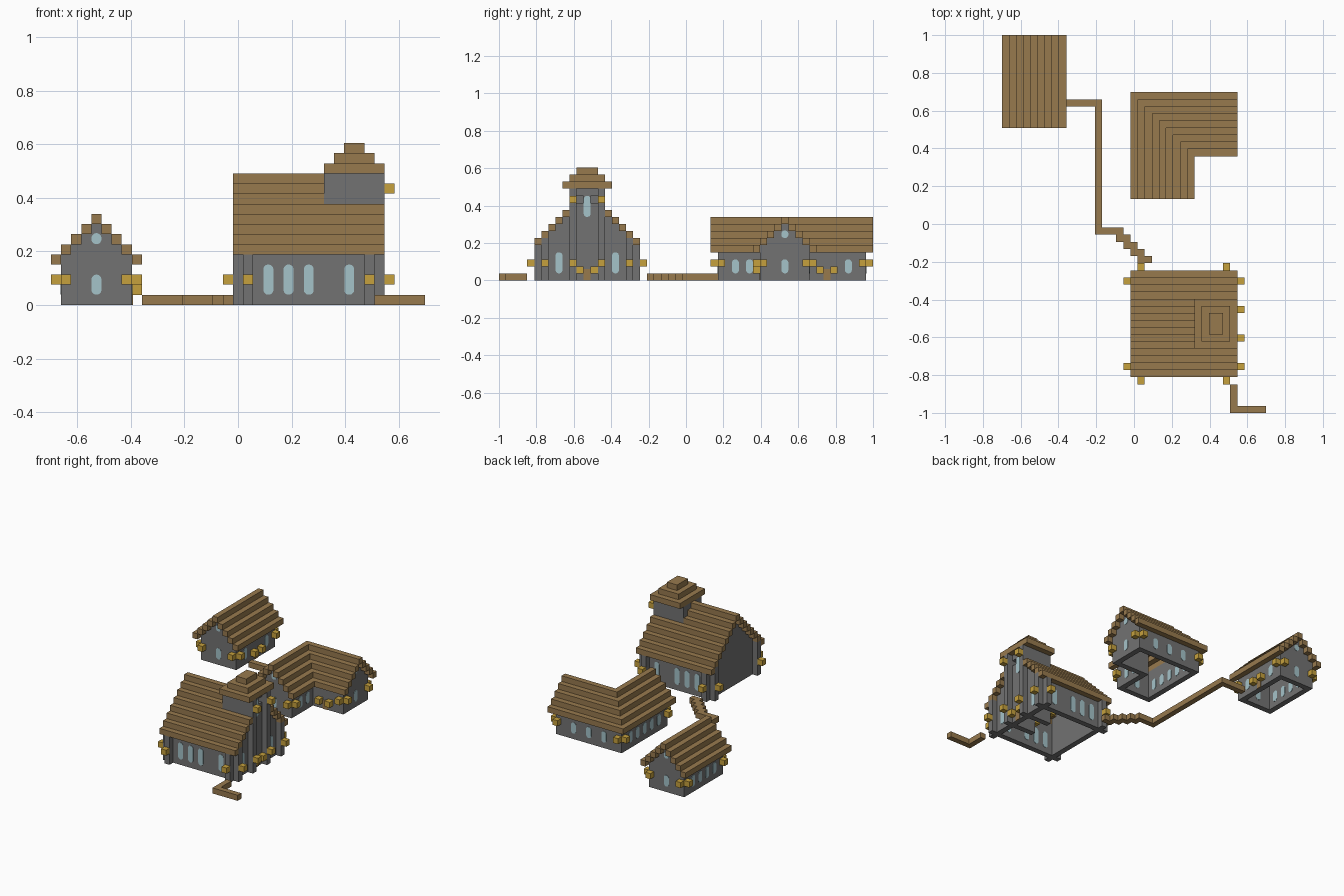
import bpy, bmesh, math
from mathutils import Vector

cube = bpy.data.objects.get("Cube")
if cube:
    bpy.data.objects.remove(cube, do_unlink=True)

U = 2 / 53          # one building block
X0, Y0 = -18.5, -26.5


def material(name, rgb):
    m = bpy.data.materials.new(name)
    m.use_nodes = True
    lin = [(c / 255) ** 2.2 for c in rgb] + [1]
    m.diffuse_color = lin
    m.node_tree.nodes["Principled BSDF"].inputs["Base Color"].default_value = lin
    return m


WOOD = material("wood brown", (150, 121, 79))
STONE = material("stone grey", (114, 114, 114))
GLASS = material("pale glass", (163, 194, 200))
GOLD = material("lantern gold", (197, 160, 64))


class Part:
    """Collects blocks on the grid into one mesh object."""
    def __init__(self, name, mat):
        self.name, self.mat, self.bm = name, mat, bmesh.new()

    def box(self, i0, i1, j0, j1, z0, z1):
        lo = Vector((i0 + X0, j0 + Y0, z0)) * U
        hi = Vector((i1 + X0, j1 + Y0, z1)) * U
        for v in bmesh.ops.create_cube(self.bm, size=1)["verts"]:
            v.co = [(lo[a] + hi[a]) / 2 + v.co[a] * (hi[a] - lo[a]) for a in range(3)]

    def cell(self, i, j, z, h=1):
        self.box(i, i + 1, j, j + 1, z, z + h)

    def pane(self, axis, plane, pos, z0, z1):
        """Round-ended plate on both faces of a one-block wall."""
        for side in (0, 1):
            pts = []
            for n in range(16):
                a = (n + 0.5) * math.tau / 16
                end = z1 - 0.5 if math.sin(a) > 0 else z0 + 0.5
                pts.append((pos + 0.5 + 0.5 * math.cos(a), end + 0.5 * math.sin(a)))
            rings = []
            for off in (-0.06, 0.06):
                p = plane + side + off
                rings.append([self.bm.verts.new(Vector(
                    ((p if axis == 'x' else s) + X0,
                     (s if axis == 'x' else p) + Y0, z)) * U) for s, z in pts])
            self.bm.faces.new(rings[0])
            self.bm.faces.new(rings[1])
            for n in range(16):
                m = (n + 1) % 16
                self.bm.faces.new((rings[0][n], rings[0][m], rings[1][m], rings[1][n]))

    def done(self):
        bmesh.ops.recalc_face_normals(self.bm, faces=self.bm.faces)
        me = bpy.data.meshes.new(self.name)
        self.bm.to_mesh(me)
        self.bm.free()
        me.materials.append(self.mat)
        bpy.context.collection.objects.link(bpy.data.objects.new(self.name, me))


def gable(part, axis, plane, start, width, eave):
    """Stepped end wall below a roof of the given width."""
    for k in range(-1, width // 2):
        a, b = start + max(k, 0) + 1, start + width - max(k, 0) - 1
        z0, z1 = (0, eave) if k < 0 else (eave + k, eave + k + 1)
        if axis == 'x':
            part.box(plane, plane + 1, a, b, z0, z1)
        else:
            part.box(a, b, plane, plane + 1, z0, z1)


def corner_lamps(part, i, j, di, dj):
    """Pair of lanterns on both outer faces of a wall corner block."""
    part.cell(i + di, j, 2)
    part.cell(i, j + dj, 2)


# Hut
roof, wall = Part("hut_roof", WOOD), Part("hut_walls", STONE)
glass, lamp, door = Part("hut_windows", GLASS), Part("hut_lanterns", GOLD), Part("hut_door", WOOD)
for d in range(9):
    roof.box(d, d + 1, 40, 53, 4 + min(d, 8 - d), 5 + min(d, 8 - d))
for j in (41, 51):
    gable(wall, 'y', j, 0, 9, 4)
    glass.pane('y', j, 4, 1, 3)
    glass.pane('y', j, 4, 6, 7.1)
for i, dx in ((1, -1), (7, 1)):
    wall.box(i, i + 1, 42, 51, 0, 5)
    for j, dy in ((41, -1), (51, 1)):
        corner_lamps(lamp, i, j, dx, dy)
for j in (43, 45, 47, 49):
    glass.pane('x', 1, j, 1, 3)
for j in (43, 49):
    glass.pane('x', 7, j, 1, 3)
for j in (45, 47):
    lamp.cell(8, j, 1)
door.box(7.9, 8.1, 46, 47, 0, 1.6)
for p in (roof, wall, glass, lamp, door):
    p.done()

# Corner house with two wings
roof, wall = Part("corner_house_roof", WOOD), Part("corner_house_walls", STONE)
glass, lamp = Part("corner_house_windows", GLASS), Part("corner_house_lanterns", GOLD)
door = Part("corner_house_door", WOOD)
for d in range(9):
    z = 4 + min(d, 8 - d)
    roof.box(18 + d, 19 + d, 30, 45 - d, z, z + 1)
    if d < 14:
        roof.box(19 + d, 33, 44 - d, 45 - d, z, z + 1)
gable(wall, 'y', 31, 18, 9, 4)
gable(wall, 'x', 31, 36, 9, 4)
for b in ((19, 20, 32, 44), (20, 31, 43, 44), (25, 26, 32, 38), (26, 31, 37, 38)):
    wall.box(*b, 0, 5)
for z0, z1 in ((1, 3), (6, 7.1)):
    glass.pane('y', 31, 22, z0, z1)
    glass.pane('x', 31, 40, z0, z1)
for j in (33, 35, 37, 39, 41):
    glass.pane('x', 19, j, 1, 3)
for j in (33, 35):
    glass.pane('x', 25, j, 1, 3)
for i in (22, 25, 28):
    glass.pane('y', 43, i, 1, 3)
for i, j, di, dj in ((19, 31, -1, -1), (25, 31, 1, -1), (19, 43, -1, 1),
                     (31, 43, 1, 1), (31, 37, 1, -1)):
    corner_lamps(lamp, i, j, di, dj)
for i in (27, 29):
    lamp.cell(i, 36, 1)
door.box(28, 29, 36.9, 37.1, 0, 1.6)
for p in (roof, wall, glass, lamp, door):
    p.done()

# Hall with a tower
roof, wall = Part("hall_roof", WOOD), Part("hall_walls", STONE)
glass, lamp, door = Part("hall_windows", GLASS), Part("hall_lanterns", GOLD), Part("hall_door", WOOD)
buttress = Part("hall_buttresses", STONE)
for d in range(15):
    z = 5 + min(d, 14 - d)
    roof.box(18, 27 if 5 <= d <= 9 else 33, 5 + d, 6 + d, z, z + 1)
for i in (19, 31):
    gable(wall, 'x', i, 5, 15, 5)
for j, out in ((6, -1), (18, 1)):
    wall.box(20, 31, j, j + 1, 0, 6)
    for i in (21, 23, 25, 29):
        glass.pane('y', j, i, 1, 4)
    for i, side in ((19, -1), (31, 1)):
        buttress.cell(i, j + out, 0, 5)
        buttress.cell(i + side, j, 0, 6)
        lamp.cell(i, j + 2 * out, 2)
        lamp.cell(i + 2 * side, j, 2)
for j in (8, 16):
    glass.pane('x', 31, j, 1, 4)
door.box(31.9, 32.1, 12, 13, 0, 1.6)
for j in (11, 13):
    lamp.cell(32, j, 1)

# Tower
tower, cap = Part("tower_walls", STONE), Part("tower_roof", WOOD)
for j in (10, 14):
    tower.box(27, 32, j, j + 1, 0, 13)
    buttress.cell(32, j, 0, 13)
    for z in (2, 11):
        lamp.cell(33, j, z)
    lamp.cell(26, j, 2)
tower.box(27, 28, 11, 14, 4, 13)
tower.box(31, 32, 11, 14, 12, 13)
glass.pane('x', 31, 12, 9, 12)
for k in range(3):
    cap.box(27 + k, 33 - k, 9 + k, 16 - k, 13 + k, 14 + k)
for p in (roof, wall, glass, lamp, door, buttress, tower, cap):
    p.done()

# Paths
path = Part("back_path", WOOD)
path.box(9, 14, 43, 44, 0, 1)
path.box(13, 14, 25, 43, 0, 1)
path.box(14, 17, 25, 26, 0, 1)
for k in range(4):
    path.box(16 + k, 18 + k, 24 - k, 25 - k, 0, 1)
path.done()
path = Part("front_path", WOOD)
path.box(32, 33, 0, 4, 0, 1)
path.box(33, 37, 0, 1, 0, 1)
path.done()
